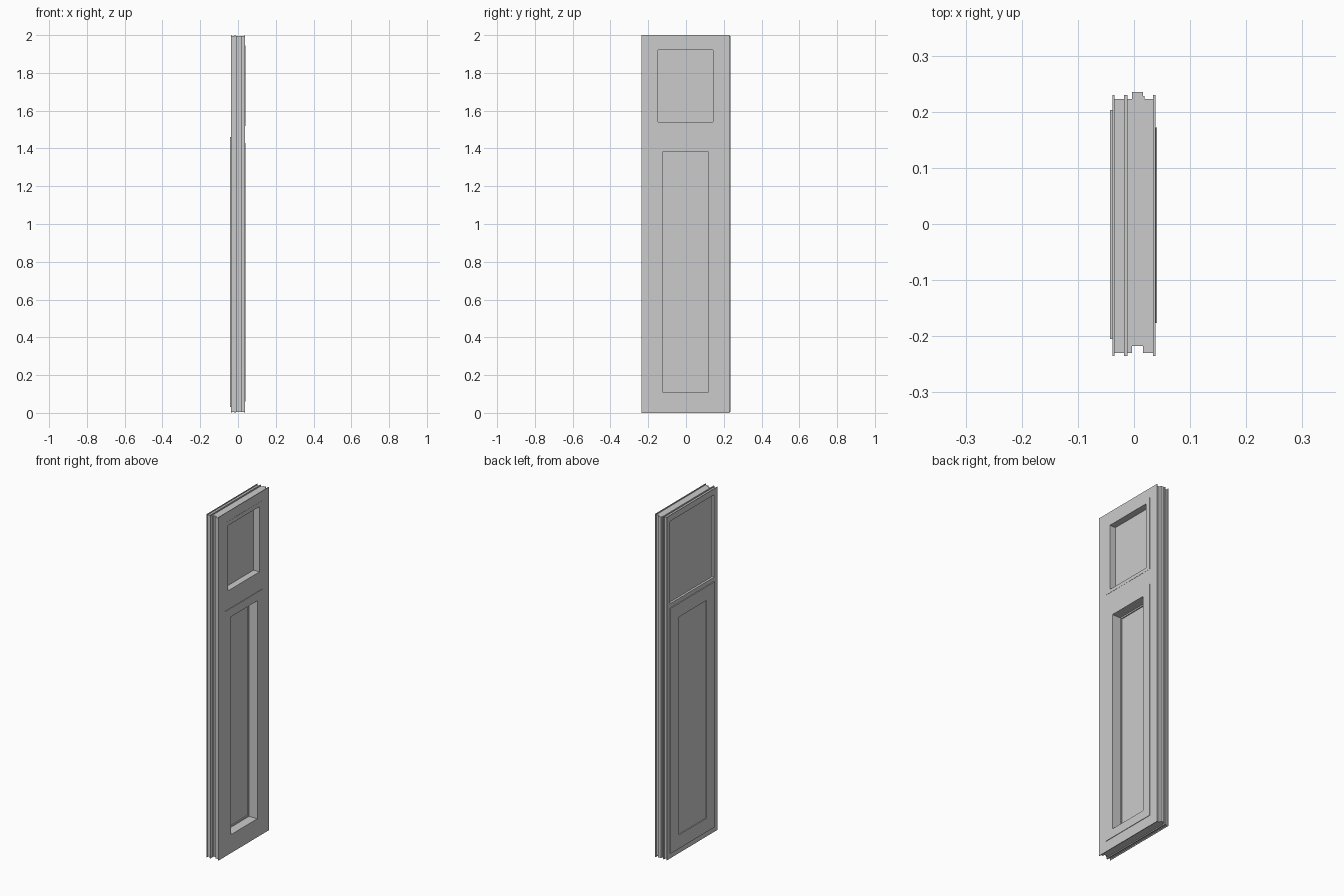
import bpy
import bmesh

cube = bpy.data.objects.get("Cube")
if cube:
    bpy.data.objects.remove(cube, do_unlink=True)

# Single grey paint
paint = bpy.data.materials.new("light_grey_paint")
paint.use_nodes = True
grey = (0.6, 0.6, 0.6, 1.0)
paint.diffuse_color = grey
paint.node_tree.nodes["Principled BSDF"].inputs["Base Color"].default_value = grey


def sheet(name, x0, x1, rect, holes=()):
    """Upright sheet from x0 to x1; rect and holes are (y0, y1, z0, z1)."""
    rects = [rect, *holes]
    ys = sorted({v for r in rects for v in r[:2]})
    zs = sorted({v for r in rects for v in r[2:]})
    bm = bmesh.new()
    verts = {(y, z): bm.verts.new((x0, y, z)) for y in ys for z in zs}
    for ya, yb in zip(ys, ys[1:]):
        for za, zb in zip(zs, zs[1:]):
            y, z = (ya + yb) / 2, (za + zb) / 2
            if not any(h[0] < y < h[1] and h[2] < z < h[3] for h in holes):
                bm.faces.new([verts[p] for p in ((ya, za), (ya, zb), (yb, zb), (yb, za))])
    out = bmesh.ops.extrude_face_region(bm, geom=bm.faces[:], use_keep_orig=True)
    moved = [g for g in out["geom"] if isinstance(g, bmesh.types.BMVert)]
    bmesh.ops.translate(bm, verts=moved, vec=(x1 - x0, 0, 0))
    bmesh.ops.delete(bm, geom=[v for v in bm.verts if not v.link_faces], context="VERTS")
    bmesh.ops.recalc_face_normals(bm, faces=bm.faces[:])
    mesh = bpy.data.meshes.new(name)
    bm.to_mesh(mesh)
    bm.free()
    mesh.materials.append(paint)
    obj = bpy.data.objects.new(name, mesh)
    bpy.context.collection.objects.link(obj)
    return obj


# Openings
upper = (-0.147, 0.142, 1.54, 1.92)
lower = (-0.124, 0.119, 0.11, 1.38)
lower_step = (-0.117, 0.112, 0.118, 1.372)
upper_back = (-0.205, 0.203, 1.485, 1.965)

# Edge outlines of the skins, cores and tongue
skin = (-0.235, 0.2295, 0.0, 2.0)
core = (-0.2295, 0.2225, 0.006, 1.994)
tongue = (-0.2175, 0.235, 0.006, 1.994)

# Layers of the panel, from back skin to front skin
sheet("back_skin", -0.038, -0.035, skin, [upper_back])
sheet("back_core_outer", -0.035, -0.025, core, [upper_back])
sheet("back_core_inner", -0.025, -0.018, core)
sheet("middle_skin", -0.018, -0.012, skin, [lower_step])
sheet("middle_core", -0.012, -0.004, core, [lower])
sheet("tongue_back", -0.004, 0.001, tongue, [lower])
sheet("tongue_front", 0.001, 0.016, tongue, [lower, upper])
sheet("tongue_lip", 0.016, 0.019, (-0.2295, 0.2285, 0.006, 1.994), [lower, upper])
sheet("front_core", 0.019, 0.034, core, [lower, upper])
sheet("front_skin", 0.034, 0.038, skin, [lower, upper])

# Raised surrounds on both faces
sheet("lower_surround", 0.038, 0.041, (-0.176, 0.172, 0.06, 1.43), [lower])
sheet("upper_surround", 0.038, 0.039, (-0.176, 0.172, 1.52, 1.945), [upper])
sheet("back_lower_plate", -0.043, -0.038, (-0.205, 0.203, 0.03, 1.46), [(-0.128, 0.124, 0.11, 1.38)])
